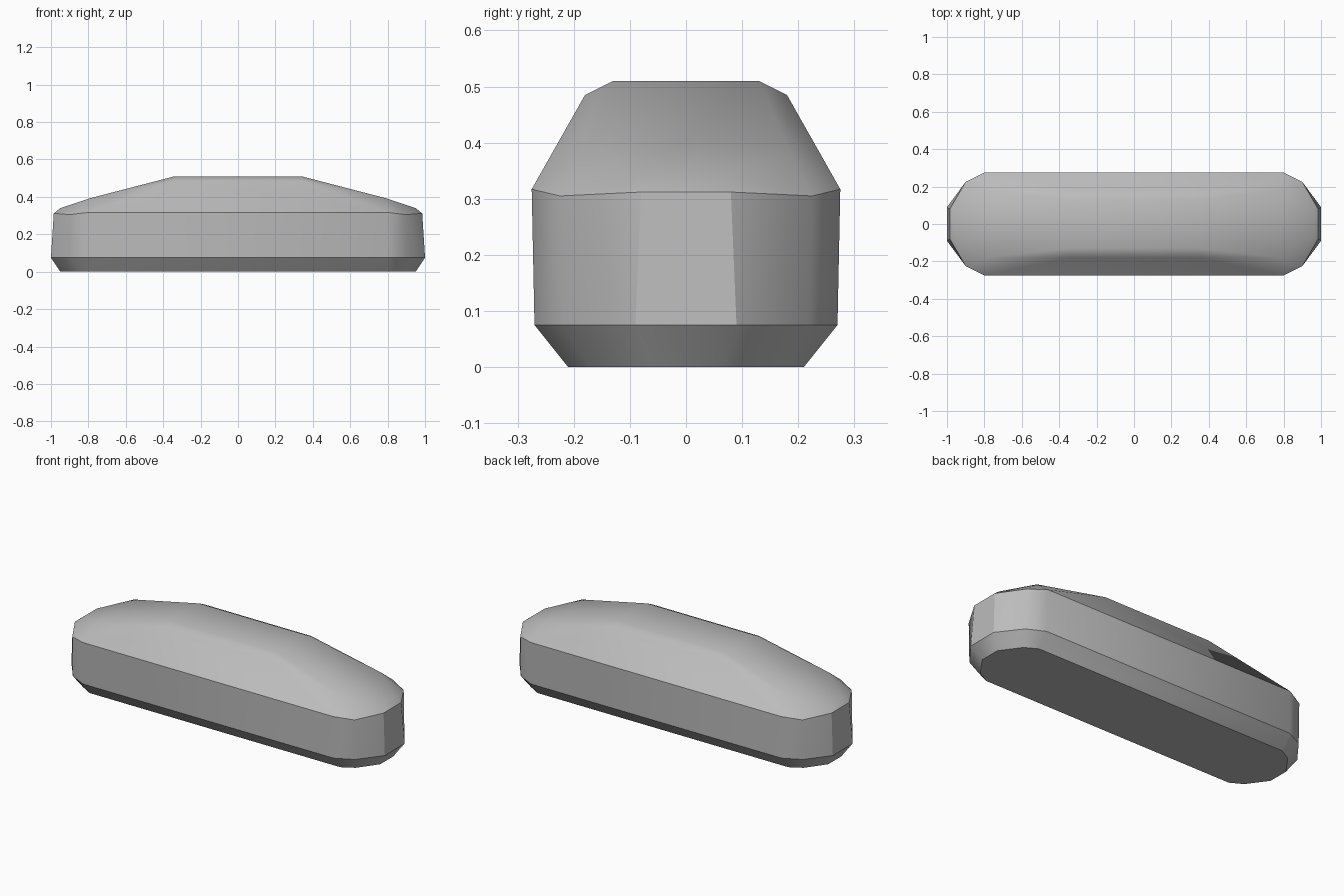
import bpy
import bmesh
from math import radians

cube = bpy.data.objects.get("Cube")
if cube:
    bpy.data.objects.remove(cube, do_unlink=True)

# Grey stone material
stone = bpy.data.materials.new("stone_grey")
stone.use_nodes = True
grey = (0.5, 0.5, 0.5, 1)
stone.diffuse_color = grey
stone.node_tree.nodes["Principled BSDF"].inputs["Base Color"].default_value = grey

# One quarter of the block, as (x, y, z) corners from the base to the crown
quarter = [
    (0.80, 0.21, 0), (0.87, 0.17, 0), (0.95, 0.06, 0),
    (0.80, 0.27, 0.075), (0.90, 0.22, 0.075), (1.00, 0.09, 0.075),
    (0.80, 0.275, 0.317), (0.90, 0.225, 0.305), (0.985, 0.08, 0.312),
    (0.95, 0.07, 0.34), (0.79, 0.18, 0.393),
    (0.34, 0.18, 0.485), (0.34, 0.13, 0.51),
]

# Faceted block: mirror the corners both ways and wrap them in a hull
bm = bmesh.new()
for x, y, z in quarter:
    for sx in (-1, 1):
        for sy in (-1, 1):
            bm.verts.new((sx * x, sy * y, z))
bmesh.ops.convex_hull(bm, input=bm.verts[:])
bmesh.ops.dissolve_limit(bm, angle_limit=radians(1), verts=bm.verts[:], edges=bm.edges[:])
bmesh.ops.recalc_face_normals(bm, faces=bm.faces[:])

mesh = bpy.data.meshes.new("stone_block")
bm.to_mesh(mesh)
bm.free()
mesh.materials.append(stone)
block = bpy.data.objects.new("stone_block", mesh)
bpy.context.collection.objects.link(block)

# Soft facets with crisp main edges
bpy.context.view_layer.objects.active = block
block.select_set(True)
bpy.ops.object.shade_smooth_by_angle(angle=radians(30))
